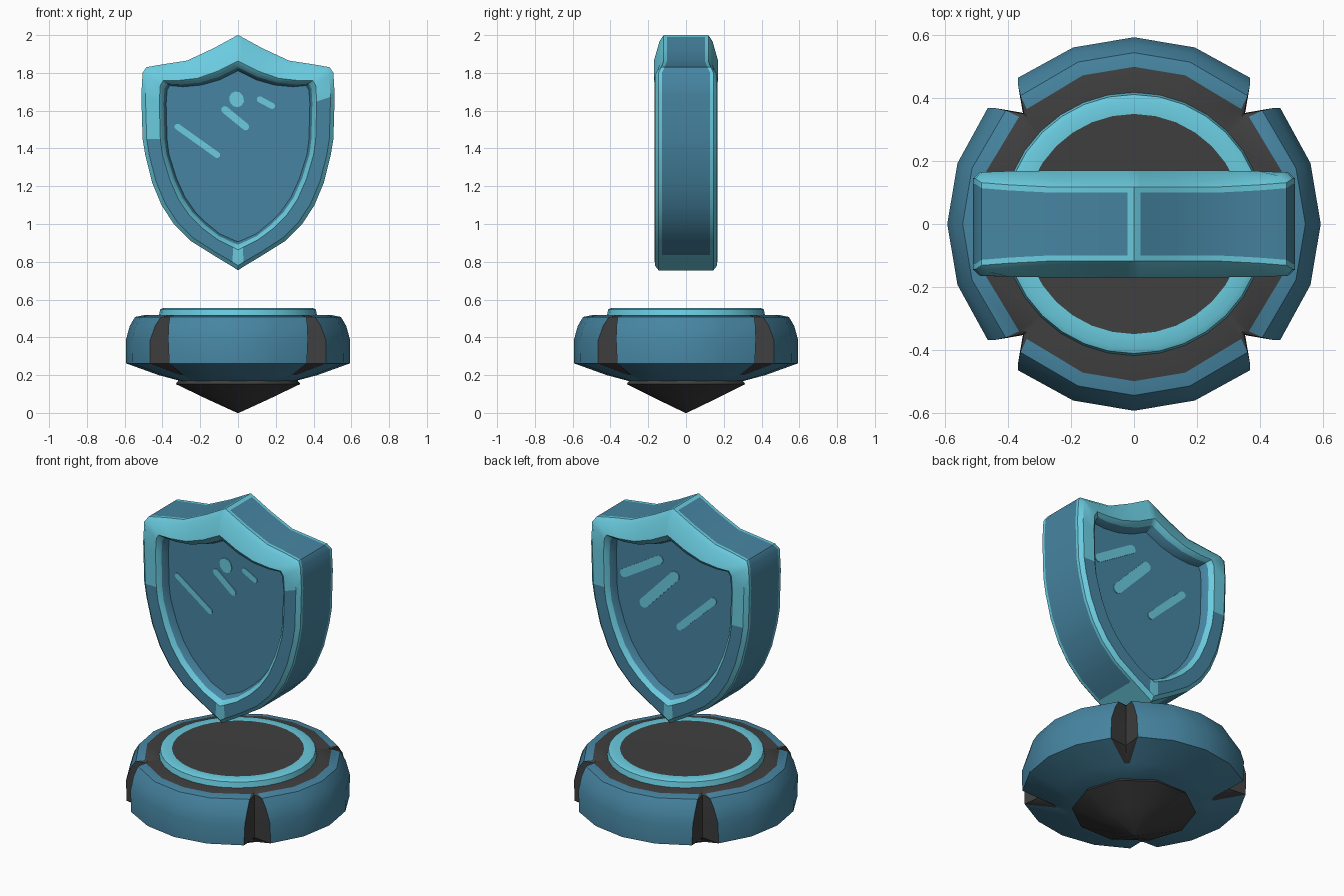
import bpy, bmesh, math
from mathutils import Vector

if "Cube" in bpy.data.objects:
    bpy.data.objects.remove(bpy.data.objects["Cube"])


def material(name, rgb):
    m = bpy.data.materials.new(name)
    m.diffuse_color = (*rgb, 1)
    m.use_nodes = True
    m.node_tree.nodes["Principled BSDF"].inputs["Base Color"].default_value = m.diffuse_color
    return m


MATS = [material("steel blue", (0.062, 0.235, 0.36)),
        material("light cyan", (0.145, 0.60, 0.74)),
        material("charcoal", (0.05, 0.05, 0.05))]
BLUE, CYAN, DARK = 0, 1, 2


def loft(name, rings, rule, cap_a=BLUE, cap_b=BLUE, angle=38):
    """Bridge closed rings of points, cap both ends, colour by rule(row, column, centre)."""
    bm = bmesh.new()
    vs = [[bm.verts.new(p) for p in ring] for ring in rings]
    n = len(rings[0])
    for i in range(len(vs) - 1):
        for j in range(n):
            k = (j + 1) % n
            f = bm.faces.new((vs[i][j], vs[i][k], vs[i + 1][k], vs[i + 1][j]))
            f.material_index = rule(i, j, f.calc_center_median())
    bm.faces.new(vs[0]).material_index = cap_a
    bm.faces.new(vs[-1]).material_index = cap_b
    bmesh.ops.recalc_face_normals(bm, faces=bm.faces)
    me = bpy.data.meshes.new(name)
    bm.to_mesh(me)
    bm.free()
    for m in MATS:
        me.materials.append(m)
    ob = bpy.data.objects.new(name, me)
    bpy.context.collection.objects.link(ob)
    bpy.ops.object.select_all(action='DESELECT')
    ob.select_set(True)
    bpy.context.view_layer.objects.active = ob
    bpy.ops.object.shade_smooth_by_angle(angle=math.radians(angle))
    return ob


def circle(r, z, n, turn=0):
    return [(r * math.cos(math.tau * i / n + turn), r * math.sin(math.tau * i / n + turn), z)
            for i in range(n)]


# ---- shield: right half of the outer and inner outlines (x, z) ----
outer = [(0, 2.0), (0.02, 1.99), (0.13, 1.93), (0.27, 1.865), (0.40, 1.845), (0.485, 1.83),
         (0.505, 1.80), (0.512, 1.68), (0.505, 1.45), (0.49, 1.36), (0.455, 1.22), (0.405, 1.10),
         (0.34, 1.0), (0.25, 0.91), (0.13, 0.835), (0.03, 0.775), (0, 0.755)]
inner = [(0, 1.825), (0.02, 1.815), (0.10, 1.775), (0.20, 1.745), (0.30, 1.735), (0.37, 1.74),
         (0.385, 1.715), (0.39, 1.64), (0.385, 1.45), (0.375, 1.37), (0.335, 1.24), (0.29, 1.14),
         (0.235, 1.06), (0.175, 1.0), (0.10, 0.94), (0.025, 0.905), (0, 0.895)]
mirror = lambda pts: pts + [(-x, z) for x, z in pts[-2:0:-1]]
outer, inner = mirror(outer), mirror(inner)
PANEL_Y = 0.10


def shield_ring(t, y_body, y_top, side):
    ring = []
    for (xo, zo), (xi, zi) in zip(outer, inner):
        k = min(1, max(0, (zo - 1.80) / 0.06))
        y = y_body + (y_top - y_body) * k
        ring.append((xo + (xi - xo) * t, side * y, zo + (zi - zo) * t))
    return ring


# inset amount, half depth on the body, half depth along the crest
steps = [(1.08, PANEL_Y, PANEL_Y), (0.97, 0.145, 0.15), (0.78, 0.167, 0.17),
         (0.18, 0.165, 0.14), (0, 0.145, 0.118), (0, 0.128, 0.10)]
rings = [shield_ring(*s, -1) for s in steps] + [shield_ring(*s, 1) for s in steps[::-1]]
LAST = len(rings) - 2


def shield_colour(i, j, c):
    row = min(i, LAST - i)
    tip = abs(c.x) < 0.025
    if row == 0:                       # inner wall of the rim
        return BLUE
    if row == 2 and not tip:           # broad rim band
        patch = c.y < 0 and c.x > 0 and 1.45 < c.z < 1.68
        return BLUE if c.z < 1.42 or patch else CYAN
    if row == 5:                       # outer side wall
        return CYAN if tip or c.z < 0.82 else BLUE
    return CYAN


loft("shield", rings, shield_colour)


# ---- painted glints on both panels ----
def glint(name, a, b, w, side):
    """Thin rounded bar from a to b (x, z) lying on a panel."""
    a, b = Vector(a), Vector(b)
    ang = math.atan2(b.y - a.y, b.x - a.x)
    pts = []
    for centre, start in ((b, ang - math.pi / 2), (a, ang + math.pi / 2)):
        for s in range(6):
            q = start + math.pi * s / 5
            pts.append((centre.x + w * math.cos(q), centre.y + w * math.sin(q)))
    loft(name, [[(x, side * y, z) for x, z in pts] for y in (PANEL_Y - 0.002, PANEL_Y + 0.004)],
         lambda i, j, c: CYAN, CYAN, CYAN)


glint("front_glint_long", (-0.32, 1.515), (-0.11, 1.365), 0.016, -1)
glint("front_glint_dot", (-0.01, 1.665), (-0.005, 1.655), 0.037, -1)
glint("front_glint_tail", (-0.07, 1.605), (0.04, 1.515), 0.019, -1)
glint("front_glint_small", (0.115, 1.66), (0.18, 1.625), 0.016, -1)
glint("back_glint_upper", (0.33, 1.53), (0.10, 1.67), 0.024, 1)
glint("back_glint_middle", (0.20, 1.39), (0.00, 1.60), 0.028, 1)
glint("back_glint_lower", (-0.03, 1.31), (-0.25, 1.52), 0.020, 1)

# ---- pedestal: four stone segments split by dark notches on the diagonals ----
# radius, height, notch half angle in degrees, notch radius
rows = [(0.29, 0.165, 5, 0.29), (0.42, 0.20, 2, 0.415), (0.592, 0.262, 7, 0.50),
        (0.594, 0.385, 6.5, 0.50), (0.573, 0.46, 5, 0.50), (0.545, 0.508, 3.5, 0.495),
        (0.50, 0.517, 2, 0.485), (0.40, 0.517, 2, 0.40)]


def pedestal_ring(r, z, half, notch):
    ring = []
    for q in range(4):
        for a, rad in ((45, notch), (45 + half, r), (71, r), (90, r), (109, r), (135 - half, r)):
            t = math.radians(a + 90 * q)
            ring.append((rad * math.cos(t), rad * math.sin(t), z))
    return ring


def pedestal_colour(i, j, c):
    if i >= 6 or (i >= 1 and j % 6 in (0, 5)):
        return DARK
    return BLUE


loft("pedestal", [pedestal_ring(*r) for r in rows], pedestal_colour, BLUE, DARK)

# ---- glowing ring and dark plate on top ----
loft("top_ring", [circle(0.42, 0.51, 32), circle(0.412, 0.548, 32), circle(0.395, 0.555, 32),
                  circle(0.35, 0.553, 32)], lambda i, j, c: CYAN, CYAN, DARK)

# ---- dark spike underneath ----
loft("bottom_spike", [circle(0.004, 0, 10), circle(0.17, 0.076, 10), circle(0.33, 0.153, 10),
                      circle(0.315, 0.172, 10)], lambda i, j, c: DARK, DARK, DARK)
